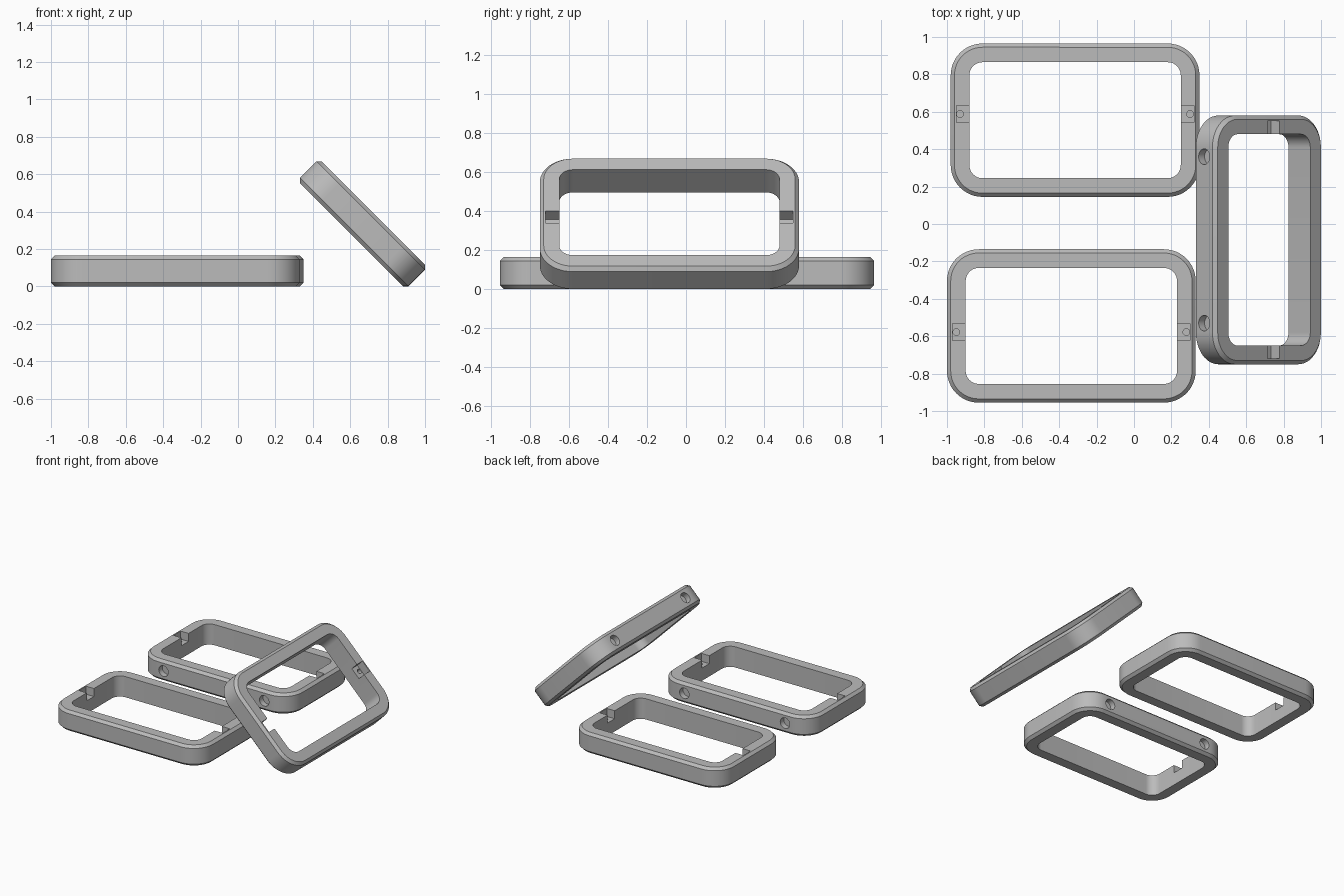
import bpy, bmesh, math
from mathutils import Matrix, Vector

if "Cube" in bpy.data.objects:
    bpy.data.objects.remove(bpy.data.objects["Cube"])

L, W, H = 1.33, 0.82, 0.165      # frame length, width, thickness
WALL, CH, R = 0.10, 0.02, 0.17   # wall width, chamfer, outer corner radius
SEG = 12

grey = bpy.data.materials.new("plain grey")
grey.diffuse_color = (0.5, 0.5, 0.5, 1)
grey.use_nodes = True
grey.node_tree.nodes["Principled BSDF"].inputs["Base Color"].default_value = grey.diffuse_color


def rounded_ring(inset, z):
    """Points of a rounded rectangle, inset from the outer outline."""
    r = R - inset
    pts = []
    for i, (sx, sy) in enumerate(((1, 1), (-1, 1), (-1, -1), (1, -1))):
        for k in range(SEG + 1):
            a = math.pi / 2 * (i + k / SEG)
            pts.append(Vector((sx * (L / 2 - R) + r * math.cos(a),
                               sy * (W / 2 - R) + r * math.sin(a), z)))
    return pts


def to_object(bm, name):
    bmesh.ops.recalc_face_normals(bm, faces=bm.faces)
    me = bpy.data.meshes.new(name)
    bm.to_mesh(me)
    bm.free()
    me.materials.append(grey)
    ob = bpy.data.objects.new(name, me)
    bpy.context.collection.objects.link(ob)
    return ob


def box_cutter(x0, x1, y0, y1, z0, z1):
    bm = bmesh.new()
    bmesh.ops.create_cube(bm, size=1, matrix=Matrix.Translation(
        ((x0 + x1) / 2, (y0 + y1) / 2, (z0 + z1) / 2))
        @ Matrix.Diagonal((x1 - x0, y1 - y0, z1 - z0, 1)))
    return to_object(bm, "notch_cutter")


def round_cutter(center, radius, depth, rot):
    bm = bmesh.new()
    bmesh.ops.create_cone(bm, cap_ends=True, segments=24, radius1=radius,
                          radius2=radius, depth=depth,
                          matrix=Matrix.Translation(center) @ rot)
    return to_object(bm, "hole_cutter")


def make_frame(name, matrix):
    # Chamfered ring swept through its cross-section
    bm = bmesh.new()
    section = [(CH, -H / 2), (0, -H / 2 + CH), (0, H / 2 - CH),
               (CH, H / 2), (WALL, H / 2), (WALL, -H / 2)]
    rings = [[bm.verts.new(p) for p in rounded_ring(*s)] for s in section]
    n = len(rings[0])
    for i, a in enumerate(rings):
        b = rings[(i + 1) % len(rings)]
        for j in range(n):
            k = (j + 1) % n
            bm.faces.new((a[j], a[k], b[k], b[j]))
    ob = to_object(bm, name)

    # Notches with pin holes on the short sides, magnet holes on one long side
    cutters = []
    floor = H / 2 - 0.064
    for s in (-1, 1):
        xs = sorted((s * (L / 2 - 0.03), s * (L / 2 - WALL - 0.03)))
        cutters.append(box_cutter(*xs, -0.078, 0.012, floor, H / 2 + 0.05))
        cutters.append(round_cutter((s * (L / 2 - 0.05), -0.033, floor), 0.018,
                                    0.08, Matrix.Identity(4)))
        cutters.append(round_cutter((s * 0.445, W / 2, 0), 0.042, 0.09,
                                    Matrix.Rotation(math.pi / 2, 4, 'X')))
    for c in cutters:
        c.hide_render = True
        m = ob.modifiers.new("cut", 'BOOLEAN')
        m.operation = 'DIFFERENCE'
        m.solver = 'EXACT'
        m.object = c
    bpy.context.view_layer.update()
    dg = bpy.context.evaluated_depsgraph_get()
    mesh = bpy.data.meshes.new_from_object(ob.evaluated_get(dg))
    ob.modifiers.clear()
    ob.data = mesh
    for c in cutters:
        bpy.data.objects.remove(c)

    # Smooth rounded corners, keep the chamfers crisp
    bpy.ops.object.select_all(action='DESELECT')
    ob.select_set(True)
    bpy.context.view_layer.objects.active = ob
    bpy.ops.object.shade_smooth_by_angle(angle=math.radians(30))
    ob.matrix_world = matrix
    return ob


T, Rot = Matrix.Translation, Matrix.Rotation
# Two flat frames facing each other, and one leaning at 45 degrees
make_frame("front_frame", T((-0.335, -0.545, H / 2)))
make_frame("back_frame", T((-0.315, 0.555, H / 2)) @ Rot(math.pi, 4, 'Z'))
make_frame("tilted_frame", T((0.665, -0.085, 0.335))
           @ Rot(math.pi / 4, 4, 'Y') @ Rot(math.pi / 2, 4, 'Z'))
